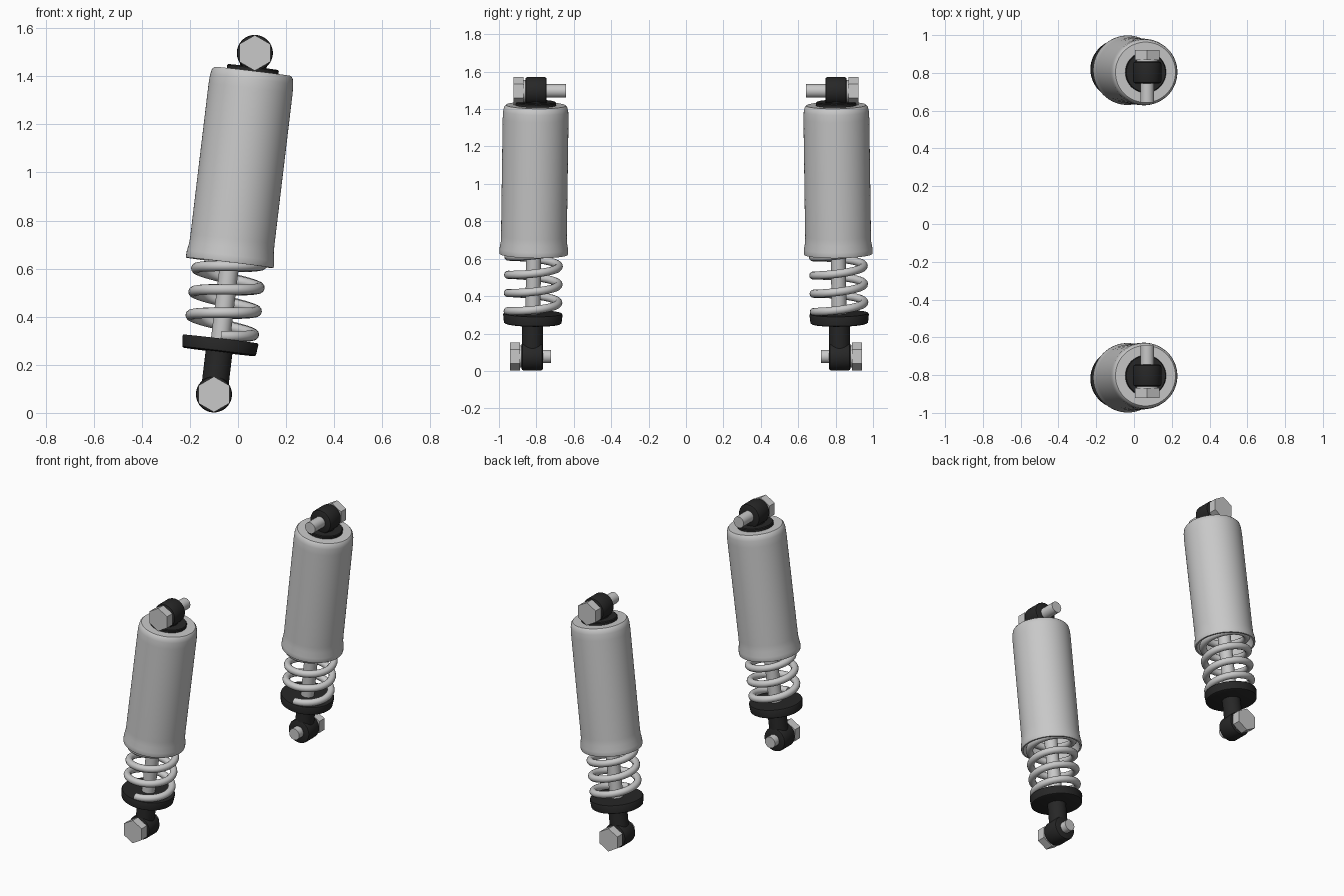
import bpy, bmesh, math
from mathutils import Matrix, Vector

if "Cube" in bpy.data.objects:
    bpy.data.objects.remove(bpy.data.objects["Cube"])


def material(name, v):
    m = bpy.data.materials.new(name)
    m.diffuse_color = (v, v, v, 1)
    m.use_nodes = True
    m.node_tree.nodes["Principled BSDF"].inputs["Base Color"].default_value = m.diffuse_color
    return m


GREY = material("light grey metal", 0.58)
BLACK = material("black rubber", 0.02)


def finish(bm, name, mat, matrix, smooth=True):
    bmesh.ops.recalc_face_normals(bm, faces=bm.faces)
    mesh = bpy.data.meshes.new(name)
    bm.to_mesh(mesh)
    bm.free()
    mesh.materials.append(mat)
    ob = bpy.data.objects.new(name, mesh)
    bpy.context.collection.objects.link(ob)
    ob.matrix_world = matrix
    if smooth:
        bpy.ops.object.select_all(action='DESELECT')
        ob.select_set(True)
        bpy.context.view_layer.objects.active = ob
        bpy.ops.object.shade_smooth_by_angle(angle=math.radians(35))
    return ob


def lathe(name, profile, mat, matrix, sides=48, turn=0.0, smooth=True):
    """Spin (radius, height) points around local z; open ends are capped."""
    bm = bmesh.new()
    rings = []
    for r, z in profile:
        rings.append([bm.verts.new((r * math.cos(turn + math.tau * i / sides),
                                    r * math.sin(turn + math.tau * i / sides), z))
                      for i in range(sides)])
    for a, b in zip(rings, rings[1:]):
        for i in range(sides):
            j = (i + 1) % sides
            bm.faces.new((a[i], a[j], b[j], b[i]))
    bm.faces.new(rings[0])
    bm.faces.new(rings[-1])
    return finish(bm, name, mat, matrix, smooth)


def coil(name, radius, wire, start, pitch, turns, mat, matrix, steps=40, sides=12):
    """Right-handed coil beginning at the front, with flat cut ends."""
    bm = bmesh.new()
    rings = []
    for k in range(int(turns * steps) + 1):
        a = -math.pi / 2 + math.tau * k / steps
        out = Vector((math.cos(a), math.sin(a), 0))
        centre = out * radius + Vector((0, 0, start + pitch * k / steps))
        rings.append([bm.verts.new(centre + out * wire * math.cos(math.tau * i / sides)
                                   + Vector((0, 0, wire * math.sin(math.tau * i / sides))))
                      for i in range(sides)])
    for a, b in zip(rings, rings[1:]):
        for i in range(sides):
            j = (i + 1) % sides
            bm.faces.new((a[i], a[j], b[j], b[i]))
    bm.faces.new(rings[0])
    bm.faces.new(rings[-1])
    return finish(bm, name, mat, matrix)


def mount(label, side, matrix, shaft_end):
    """Eye with a cross bolt; the hex head faces outward."""
    # local z of the bolt points outward along y
    axis = matrix @ Matrix.Rotation(-side * math.pi / 2, 4, 'X')
    lathe(label + "_eye", [(0.064, -0.057), (0.072, -0.053), (0.075, -0.045),
                           (0.075, 0.045), (0.072, 0.053), (0.064, 0.057)],
          BLACK, axis)
    lathe(label + "_bolt_shaft", [(0.036, -shaft_end), (0.036, 0.08)], GREY, axis, 24)
    lathe(label + "_bolt_collar", [(0.058, 0.05), (0.058, 0.07)], GREY, axis, 32)
    lathe(label + "_bolt_head", [(0.074, 0.066), (0.074, 0.12)], GREY, axis, 6,
          math.pi / 2, smooth=False)


for side, tag in ((-1, "front"), (1, "back")):
    lean = (Matrix.Rotation(math.radians(6.83), 4, 'Y')
            @ Matrix.Rotation(math.radians(side * 0.8), 4, 'X'))
    base = Matrix.Translation((-0.10, side * 0.822, 0.077)) @ lean
    length = 1.43
    top = base @ Vector((0, 0, length))

    # mounting eyes and bolts stay level
    mount(tag + "_lower", side, Matrix.Translation(base.translation), 0.10)
    mount(tag + "_upper", side, Matrix.Translation(top), 0.16)

    # lower stem and spring seat
    lathe(tag + "_lower_stem", [(0.056, 0.0), (0.056, 0.20)], BLACK, base)
    lathe(tag + "_spring_seat", [(0.148, 0.178), (0.154, 0.182), (0.159, 0.226),
                                 (0.156, 0.232)], BLACK, base)
    # piston rod and spring
    lathe(tag + "_piston_rod", [(0.040, 0.20), (0.040, 1.30)], GREY, base, 32)
    coil(tag + "_spring", 0.135, 0.022, 0.242, 0.098, 7, GREY, base)

    # outer sleeve, open underneath
    lathe(tag + "_sleeve", [(0.160, 1.28), (0.160, 0.60), (0.172, 0.551), (0.182, 0.551),
                            (0.184, 0.558), (0.183, 0.580), (0.177, 0.615), (0.176, 0.65),
                            (0.176, 1.28), (0.174, 1.32), (0.169, 1.343), (0.160, 1.353)],
          GREY, base, 64)
    # top cap and upper stem
    lathe(tag + "_top_cap", [(0.108, 1.34), (0.108, 1.366), (0.104, 1.371)], BLACK, base)
    lathe(tag + "_upper_stem", [(0.056, 1.36), (0.056, length)], BLACK, base)
